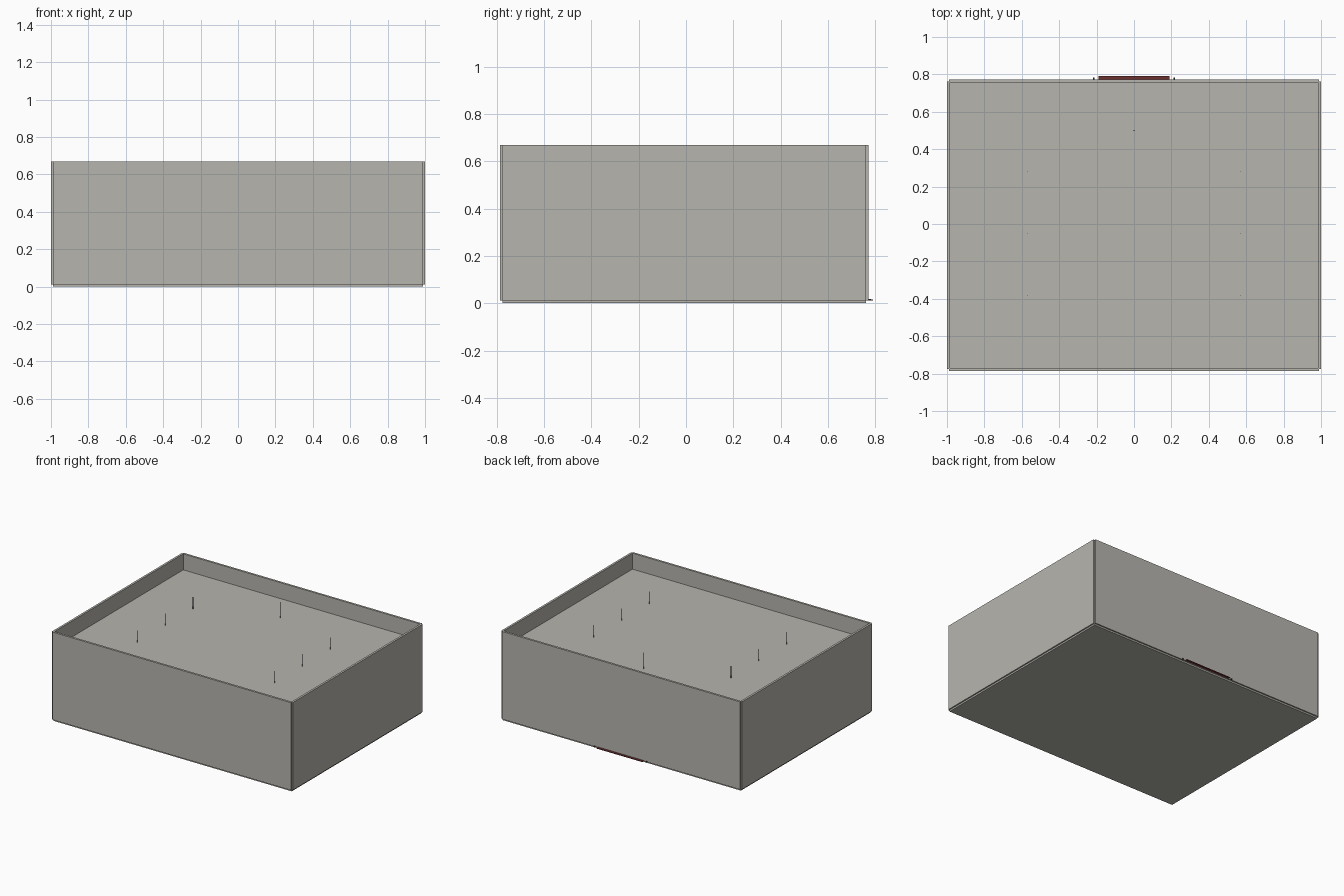
import bpy, bmesh
from mathutils import Matrix, Vector

if "Cube" in bpy.data.objects:
    bpy.data.objects.remove(bpy.data.objects["Cube"])


def material(name, rgb):
    m = bpy.data.materials.new(name)
    m.diffuse_color = (*rgb, 1)
    m.use_nodes = True
    m.node_tree.nodes["Principled BSDF"].inputs["Base Color"].default_value = m.diffuse_color
    return m


stone = material("warm grey", (0.47, 0.46, 0.425))
red = material("dark red", (0.15, 0.03, 0.03))
dark = material("charcoal", (0.03, 0.03, 0.03))


def finish(bm, name, mat):
    mesh = bpy.data.meshes.new(name)
    bm.to_mesh(mesh)
    bm.free()
    mesh.materials.append(mat)
    ob = bpy.data.objects.new(name, mesh)
    bpy.context.collection.objects.link(ob)
    return ob


def box(name, lo, hi, mat):
    lo, hi = Vector(lo), Vector(hi)
    bm = bmesh.new()
    bmesh.ops.create_cube(bm, size=1, matrix=Matrix.Translation(
        (lo + hi) / 2) @ Matrix.Diagonal((*(hi - lo), 1)))
    return finish(bm, name, mat)


def rod(name, x, y, z0, z1, r, mat):
    bm = bmesh.new()
    bmesh.ops.create_cone(bm, cap_ends=True, segments=8, radius1=r, radius2=r,
                          depth=z1 - z0,
                          matrix=Matrix.Translation((x, y, (z0 + z1) / 2)))
    return finish(bm, name, mat)


TOP, CEILING = 0.67, 0.55
Y0, Y1 = -0.786, 0.772      # outer faces of front and back walls
THICK, NOTCH, BASE = 0.016, 0.01, 0.012

# Floor slab, slightly inset below the walls
box("floor", (-0.99, Y0 + NOTCH, 0), (0.99, Y1 - NOTCH, BASE), stone)

# Four walls, their ends stepped in to leave notched corners
for name, s in (("left_wall", -1), ("right_wall", 1)):
    xs = sorted((s, s * (1 - THICK)))
    box(name, (xs[0], Y0 + NOTCH, BASE), (xs[1], Y1 - NOTCH, TOP), stone)
for name, a in (("front_wall", Y0), ("back_wall", Y1 - THICK)):
    box(name, (-1 + NOTCH, a, BASE), (1 - NOTCH, a + THICK, TOP), stone)

# Recessed roof panel behind the parapet
box("roof_panel", (-1 + THICK, Y0 + THICK, CEILING - 0.012),
    (1 - THICK, Y1 - THICK, CEILING), stone)

# Thin suspension rods rising through the roof
for s in (-1, 1):
    for y in (0.28, -0.05, -0.38):
        rod("side_rod", s * 0.57, y, CEILING - 0.08, 0.64, 0.002, dark)
rod("centre_rod", 0, 0.5, CEILING - 0.08, TOP, 0.0025, dark)

# Entrance mat with small posts at either side
box("entrance_mat", (-0.19, Y1, 0.011), (0.19, 0.79, 0.016), red)
for s in (-1, 1):
    box("mat_post", (s * 0.215 - 0.004, Y1, 0.011),
        (s * 0.215 + 0.004, Y1 + 0.01, 0.018), dark)
